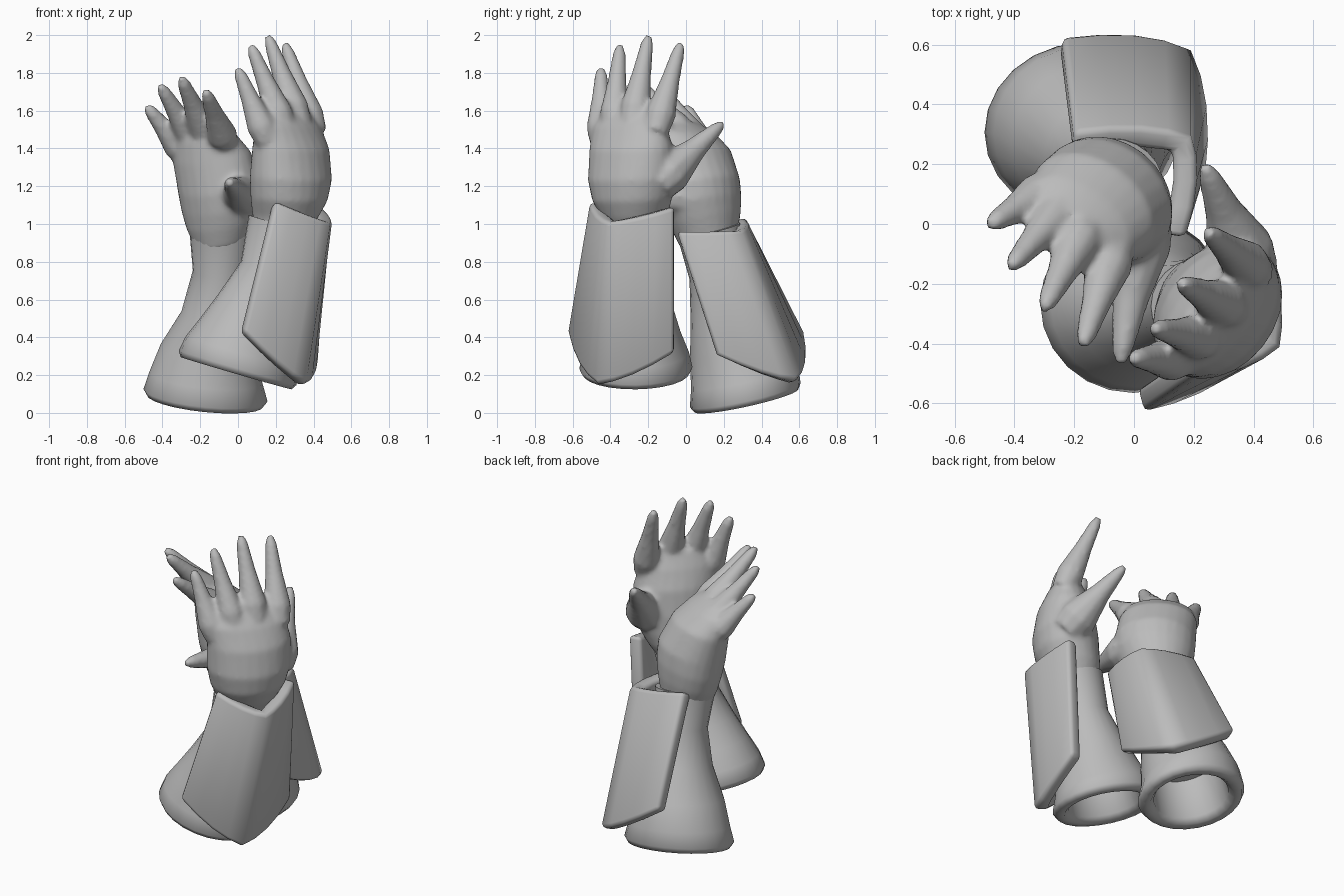
import bpy, bmesh
from math import sin, cos, pi, radians
from mathutils import Vector

cube = bpy.data.objects.get("Cube")
if cube:
    bpy.data.objects.remove(cube)

GREY = (0.5, 0.5, 0.5, 1)
grey = bpy.data.materials.new("plain_grey")
grey.use_nodes = True
grey.diffuse_color = GREY
grey.node_tree.nodes["Principled BSDF"].inputs["Base Color"].default_value = GREY


def add_loft(bm, sections, axis, across, sides=24):
    """Closed skin through elliptical sections (centre, half width, half depth)."""
    axis = axis.normalized()
    u = (across - axis * across.dot(axis)).normalized()
    v = axis.cross(u)
    angles = [2 * pi * i / sides for i in range(sides)]
    loops = [[bm.verts.new(c + u * a * cos(t) + v * b * sin(t)) for t in angles]
             for c, a, b in sections]
    for low, high in zip(loops, loops[1:]):
        for i in range(sides):
            j = (i + 1) % sides
            bm.faces.new((low[i], low[j], high[j], high[i]))
    bm.faces.new(loops[0][::-1])
    bm.faces.new(loops[-1])
    bmesh.ops.recalc_face_normals(bm, faces=bm.faces)


def make_object(name, bm):
    mesh = bpy.data.meshes.new(name)
    bm.to_mesh(mesh)
    bm.free()
    mesh.materials.append(grey)
    ob = bpy.data.objects.new(name, mesh)
    bpy.context.collection.objects.link(ob)
    return ob


def shade(ob, angle):
    bpy.ops.object.select_all(action='DESELECT')
    ob.select_set(True)
    bpy.context.view_layer.objects.active = ob
    bpy.ops.object.shade_smooth_by_angle(angle=radians(angle))


def to_sections(rings):
    return [(Vector(r[:3]), r[3], r[4]) for r in rings]


def make_sleeve(name, rings):
    """Flared hollow cuff narrowing into the forearm."""
    outer = to_sections(rings)
    axis = outer[-1][0] - outer[0][0]
    rim, a, b = outer[0]
    deep, da, db = outer[2]
    lift = axis.normalized() * 0.03
    inner = [(deep, da * 0.8, db * 0.8)]
    inner += [(rim + lift * h, a * k, b * k) for h, k in ((1, 0.7), (0, 0.79), (0, 0.94))]
    outer[0] = (rim + lift, a, b)
    bm = bmesh.new()
    add_loft(bm, inner + outer, axis, Vector((1, 0, 0)))
    shade(make_object(name, bm), 60)


def make_hand(name, rings, across, digits):
    """Palm and tapered digits fused into one smooth skin."""
    across = Vector(across)
    palm = to_sections(rings)
    bm = bmesh.new()
    add_loft(bm, palm, palm[-1][0] - palm[0][0], across)
    for base, tip, size in digits:
        base, tip = Vector(base), Vector(tip)
        way = tip - base
        taper = ((-0.2, 0.06), (0.05, 0.075), (0.5, 0.05), (0.9, 0.035), (1.02, 0.02))
        skin = []
        for f, r in taper:
            r *= size * (1 - f) + f
            skin.append((base + way * f, r, r))
        add_loft(bm, skin, way, across, 10)
    ob = make_object(name, bm)
    remesh = ob.modifiers.new("fuse", 'REMESH')
    remesh.mode = 'VOXEL'
    remesh.voxel_size = 0.014
    remesh.use_smooth_shade = True
    soft = ob.modifiers.new("soften", 'SMOOTH')
    soft.factor = 0.5
    soft.iterations = 7


def bend(points, steps=8):
    """Curve through three points, half way between an arc and straight sides."""
    p, q, r = (Vector(c) for c in points)
    curve = []
    for i in range(steps + 1):
        t = i / steps
        arc = p * (1 - t) * (1 - 2 * t) + q * 4 * t * (1 - t) + r * t * (2 * t - 1)
        line = p.lerp(q, 2 * t) if t < 0.5 else q.lerp(r, 2 * t - 1)
        curve.append(arc.lerp(line, 0.4))
    return curve


def make_bracer(name, low, high):
    """Curved plate with rounded edges; corners run counterclockwise from above."""
    bm = bmesh.new()
    a = [bm.verts.new(p) for p in bend(low)]
    b = [bm.verts.new(p) for p in bend(high)]
    for i in range(len(a) - 1):
        bm.faces.new((a[i], a[i + 1], b[i + 1], b[i]))
    ob = make_object(name, bm)
    thick = ob.modifiers.new("thickness", 'SOLIDIFY')
    thick.thickness = 0.08
    thick.offset = -1
    bevel = ob.modifiers.new("rounding", 'BEVEL')
    bevel.width = 0.022
    bevel.segments = 2
    bevel.limit_method = 'ANGLE'
    bevel.angle_limit = radians(50)
    shade(ob, 50)


# Left arm, at the front
make_sleeve("left_sleeve", [
    (-.01, -.265, .21, .325, .3), (.01, -.265, .32, .3, .28), (.05, -.27, .43, .26, .24),
    (.09, -.27, .56, .21, .2), (.16, -.27, .76, .15, .15), (.22, -.275, 1, .17, .16)])
make_hand("left_hand", [
    (.22, -.27, .95, .14, .13), (.25, -.27, 1.04, .18, .17), (.27, -.285, 1.13, .225, .19),
    (.28, -.29, 1.24, .25, .195), (.28, -.29, 1.4, .25, .17), (.265, -.3, 1.52, .235, .12),
    (.25, -.3, 1.62, .17, .06)],
    (.62, .78, 0), [
    ((.13, -.45, 1.5), (0, -.45, 1.82), 1.05),
    ((.22, -.38, 1.57), (.07, -.35, 1.94), 1.05),
    ((.3, -.27, 1.6), (.16, -.2, 1.99), 1.1),
    ((.38, -.14, 1.56), (.25, -.03, 1.95), 1.1),
    ((.36, -.1, 1.26), (.24, .19, 1.53), 1.6)])
make_bracer("left_bracer",
            [(.03, -.63, .43), (.36, -.47, .15), (.42, -.06, .32)],
            [(.2, -.51, 1.12), (.49, -.41, 1.01), (.45, -.06, 1.09)])

# Right arm, at the back
make_sleeve("right_sleeve", [
    (-.175, .32, .065, .33, .3), (-.17, .31, .19, .3, .29), (-.15, .275, .34, .26, .26),
    (-.115, .22, .52, .185, .2), (-.09, .17, .74, .15, .155), (-.08, .12, .97, .18, .17)])
make_hand("right_hand", [
    (-.08, .12, .9, .15, .15), (-.085, .105, 1.01, .2, .18), (-.085, .09, 1.1, .23, .195),
    (-.095, .075, 1.2, .24, .2), (-.14, .05, 1.36, .23, .165), (-.18, .01, 1.46, .2, .11),
    (-.2, -.02, 1.53, .12, .05)],
    (.75, -.6, .1), [
    ((-.31, .1, 1.4), (-.48, 0, 1.62), 1.05),
    ((-.25, .04, 1.46), (-.41, -.14, 1.73), 1.05),
    ((-.18, -.04, 1.5), (-.3, -.28, 1.77), 1.1),
    ((-.08, -.12, 1.46), (-.17, -.4, 1.7), 1.1),
    ((.02, -.05, 1.15), (-.045, -.46, 1.22), 1.5)])
make_bracer("right_bracer",
            [(.24, .16, .31), (.19, .59, .17), (-.24, .63, .42)],
            [(.17, -.05, .96), (.19, .29, .97), (-.2, .31, 1.04)])
